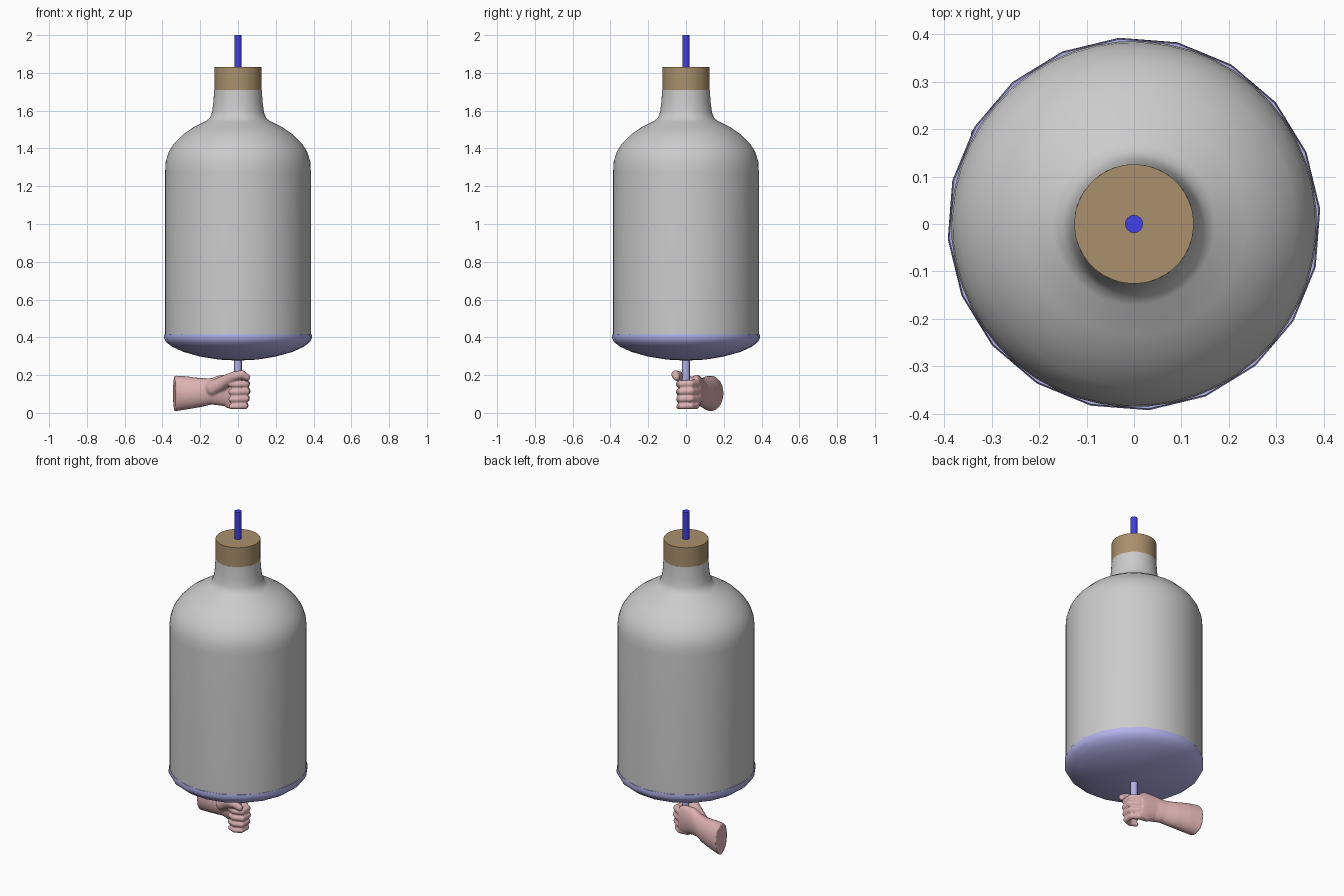
import bpy, bmesh, math
from mathutils import Vector, Matrix

if "Cube" in bpy.data.objects:
    bpy.data.objects.remove(bpy.data.objects["Cube"])


def paint(ob, name, rgb):
    m = bpy.data.materials.get(name) or bpy.data.materials.new(name)
    m.diffuse_color = (*rgb, 1)
    m.use_nodes = True
    m.node_tree.nodes["Principled BSDF"].inputs["Base Color"].default_value = m.diffuse_color
    ob.data.materials.append(m)


def finish(bm, name, color=None, smooth=True):
    bmesh.ops.recalc_face_normals(bm, faces=bm.faces)
    me = bpy.data.meshes.new(name)
    bm.to_mesh(me)
    bm.free()
    ob = bpy.data.objects.new(name, me)
    bpy.context.collection.objects.link(ob)
    if color:
        paint(ob, *color)
    if smooth:
        bpy.context.view_layer.objects.active = ob
        ob.select_set(True)
        bpy.ops.object.shade_smooth_by_angle(angle=math.radians(40))
        ob.select_set(False)
    return ob


def loft(bm, rings):
    """Join a list of vertex-position rings and cap both ends."""
    loops = [[bm.verts.new(p) for p in r] for r in rings]
    n = len(loops[0])
    for a, b in zip(loops, loops[1:]):
        for i in range(n):
            bm.faces.new((a[i], a[(i + 1) % n], b[(i + 1) % n], b[i]))
    bm.faces.new(loops[0][::-1])
    bm.faces.new(loops[-1])


def lathe(name, profile, sides, color=None):
    bm = bmesh.new()
    step = math.tau / sides
    loft(bm, [[(r * math.cos(i * step + .08), r * math.sin(i * step + .08), z)
               for i in range(sides)] for r, z in profile])
    return finish(bm, name, color)


BLUE = ("pale_blue", (.45, .45, .85))
ROD = ("deep_blue", (.05, .05, .85))
CORK = ("cork", (.40, .28, .15))
SKIN = ("skin", (.72, .44, .44))

# Bottle body with shoulder and neck
lathe("bottle_body", [(.386, .41), (.386, 1.28), (.383, 1.33), (.368, 1.38), (.34, 1.425),
                      (.29, 1.475), (.235, 1.512), (.17, 1.545), (.15, 1.56), (.138, 1.59),
                      (.131, 1.64), (.126, 1.71)], 48)
# Shallow rounded bottom
lathe("bottle_bottom", [(.02, .278), (.1, .282), (.2, .298), (.29, .323), (.35, .35),
                        (.382, .375), (.394, .398), (.391, .418)], 20, BLUE)
# Stopper and rods
lathe("stopper", [(.126, 1.70), (.126, 1.83)], 40, CORK)
lathe("top_rod", [(.019, 1.80), (.019, 2.0)], 16, ROD)
lathe("lower_rod", [(.02, .10), (.02, .29)], 16, BLUE)

# Hand and forearm, fused by a voxel remesh
bm = bmesh.new()


def limb(points):
    """Chain of overlapping balls; each point is (x, y, z, radius)."""
    for a, b in zip(points, points[1:]):
        for k in range(7):
            p = Vector(a).lerp(Vector(b), k / 6)
            bmesh.ops.create_icosphere(bm, subdivisions=2, radius=p.w,
                                       matrix=Matrix.Translation(p.xyz))


# forearm to palm: (x, y, z, half depth, half height, end slant)
arm = [(-.337, .132, .103, .068, .095, -.12), (-.27, .115, .106, .064, .088, 0),
       (-.2, .095, .107, .056, .077, 0), (-.14, .072, .114, .048, .07, 0),
       (-.09, .056, .12, .044, .082, 0), (-.03, .055, .115, .033, .088, 0),
       (.0, .055, .11, .025, .08, 0)]
loft(bm, [[(x + sl * dy * math.cos(t), y + dy * math.cos(t), z + dz * math.sin(t))
           for t in (i * math.tau / 28 for i in range(28))] for x, y, z, dy, dz, sl in arm])
# four curled fingers
for z, r, s in ((.155, .021, 1.0), (.115, .021, 1.06), (.076, .020, 1.0), (.038, .018, .88)):
    limb([(-.05, .055, z + .005, r * 1.1), (.005, .052, z, r * 1.1), (.044 * s, .026, z, r),
          (.042 * s, -.024, z - .002, r * .95), (.0, -.036, z - .004, r * .9),
          (-.035, -.024, z - .004, r * .8)])
# thumb crossing over the top
limb([(-.13, .045, .13, .045), (-.07, .005, .165, .036), (-.02, -.035, .193, .028),
      (.02, -.055, .203, .024), (.047, -.05, .188, .019)])
hand = finish(bm, "hand", SKIN, smooth=False)
rm = hand.modifiers.new("fuse", 'REMESH')
rm.mode = 'VOXEL'
rm.voxel_size = .0055
rm.use_smooth_shade = True
sm = hand.modifiers.new("soften", 'SMOOTH')
sm.factor = .5
sm.iterations = 3
